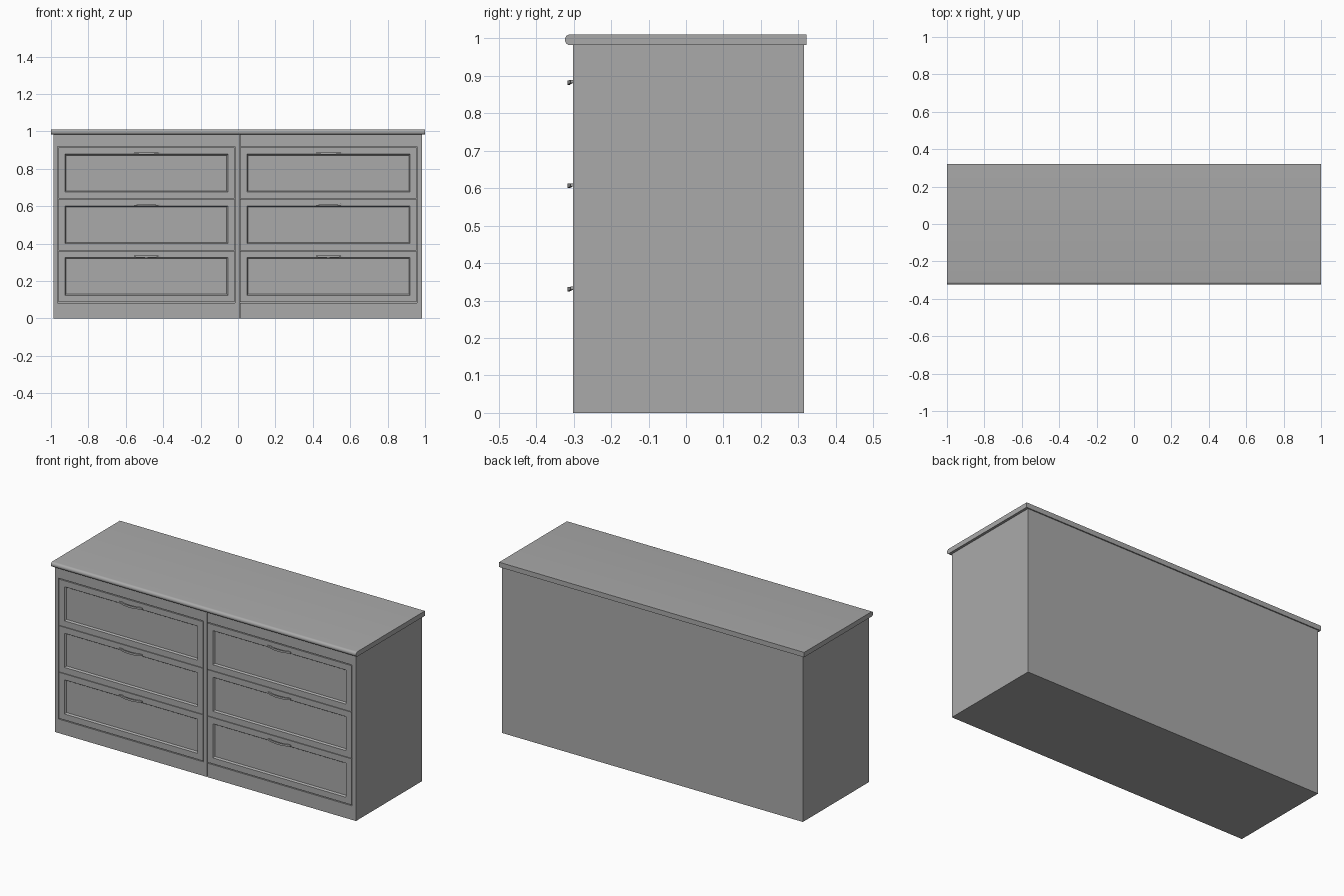
import bpy, bmesh, math
from mathutils import Vector

cube = bpy.data.objects.get("Cube")
if cube:
    bpy.data.objects.remove(cube, do_unlink=True)

grey = bpy.data.materials.new("plain grey")
grey.use_nodes = True
colour = (0.4, 0.4, 0.4, 1)
grey.diffuse_color = colour
grey.node_tree.nodes["Principled BSDF"].inputs["Base Color"].default_value = colour

FRONT, BACK, CORE = -0.302, 0.315, -0.282
TOP = 0.982


def finish(name, bm):
    bmesh.ops.recalc_face_normals(bm, faces=bm.faces)
    mesh = bpy.data.meshes.new(name)
    bm.to_mesh(mesh)
    bm.free()
    mesh.materials.append(grey)
    obj = bpy.data.objects.new(name, mesh)
    bpy.context.collection.objects.link(obj)
    return obj


def add_box(bm, x0, x1, y0, y1, z0, z1):
    verts = bmesh.ops.create_cube(bm, size=1)["verts"]
    lo, hi = Vector((x0, y0, z0)), Vector((x1, y1, z1))
    for v in verts:
        v.co = Vector([lo[i] + (v.co[i] + 0.5) * (hi[i] - lo[i]) for i in range(3)])


def box(name, *bounds):
    bm = bmesh.new()
    add_box(bm, *bounds)
    return finish(name, bm)


# Drawer front with a sunken, bevelled panel
def drawer(name, x0, x1, z0, z1):
    bm = bmesh.new()
    add_box(bm, x0, x1, FRONT, CORE, z0, z1)
    bm.normal_update()
    face = min(bm.faces, key=lambda f: f.calc_center_median().y)
    bmesh.ops.inset_region(bm, faces=[face], thickness=0.05)
    bmesh.ops.inset_region(bm, faces=[face], thickness=0.009, depth=-0.01)
    finish(name, bm)


# Bow handle: a flat strip swept along a shallow arc, thicker in the middle
def handle(name, cx, cz):
    bm = bmesh.new()
    steps, rings = 16, []
    for i in range(steps + 1):
        t = 2 * i / steps - 1
        bow = 1 - t * t
        y = FRONT - 0.002 - 0.009 * bow
        half = 0.004 + 0.002 * bow
        z = cz - 0.003 * bow
        rings.append([bm.verts.new((cx + 0.075 * t, y + dy, z + dz))
                      for dy, dz in ((-0.004, -half), (0.002, -half),
                                     (0.002, half), (-0.004, half))])
    for a, b in zip(rings, rings[1:]):
        for k in range(4):
            n = (k + 1) % 4
            bm.faces.new((a[k], a[n], b[n], b[k]))
    bm.faces.new(rings[0])
    bm.faces.new(rings[-1])
    for side in (-1, 1):
        x = cx + side * 0.06
        add_box(bm, x - 0.008, x + 0.008, FRONT - 0.006, FRONT + 0.002, cz - 0.004, cz + 0.004)
    finish(name, bm)


# Carcass core and the face frame around the drawers
box("carcass", -0.987, 0.985, CORE, BACK, 0, TOP)
for name, x0, x1 in (("left_stile", -0.987, -0.964), ("middle_stile", -0.015, 0.007),
                     ("right_stile", 0.958, 0.985)):
    box(name, x0, x1, FRONT, CORE, 0, TOP)
for side, x0, x1 in (("left", -0.964, -0.015), ("right", 0.01, 0.958)):
    box(side + "_top_rail", x0, x1, FRONT, CORE, 0.918, TOP)
    box(side + "_plinth", x0, x1, FRONT, CORE, 0, 0.083)

# Two columns of three drawers
for side, x0, x1 in (("left", -0.961, -0.019), ("right", 0.012, 0.955)):
    for row, z0 in (("lower", 0.088), ("middle", 0.364), ("upper", 0.64)):
        drawer(f"{side}_{row}_drawer", x0, x1, z0, z0 + 0.273)
        handle(f"{side}_{row}_handle", (x0 + x1) / 2, z0 + 0.245)

# Worktop with a half-round front edge
radius = 0.0145
profile = [(0.322, TOP), (0.322, TOP + 2 * radius)]
for i in range(13):
    a = math.pi * i / 12
    profile.append((-0.309 - radius * math.sin(a), TOP + radius + radius * math.cos(a)))
bm = bmesh.new()
end = bm.faces.new([bm.verts.new((-1, y, z)) for y, z in profile])
moved = bmesh.ops.extrude_face_region(bm, geom=[end])["geom"]
bmesh.ops.translate(bm, vec=(2, 0, 0), verts=[g for g in moved if isinstance(g, bmesh.types.BMVert)])
worktop = finish("worktop", bm)
if not any(len(f.vertices) > 4 for f in worktop.data.polygons):
    raise RuntimeError("worktop ends missing")
bpy.context.view_layer.objects.active = worktop
worktop.select_set(True)
bpy.ops.object.shade_smooth_by_angle(angle=math.radians(30))
